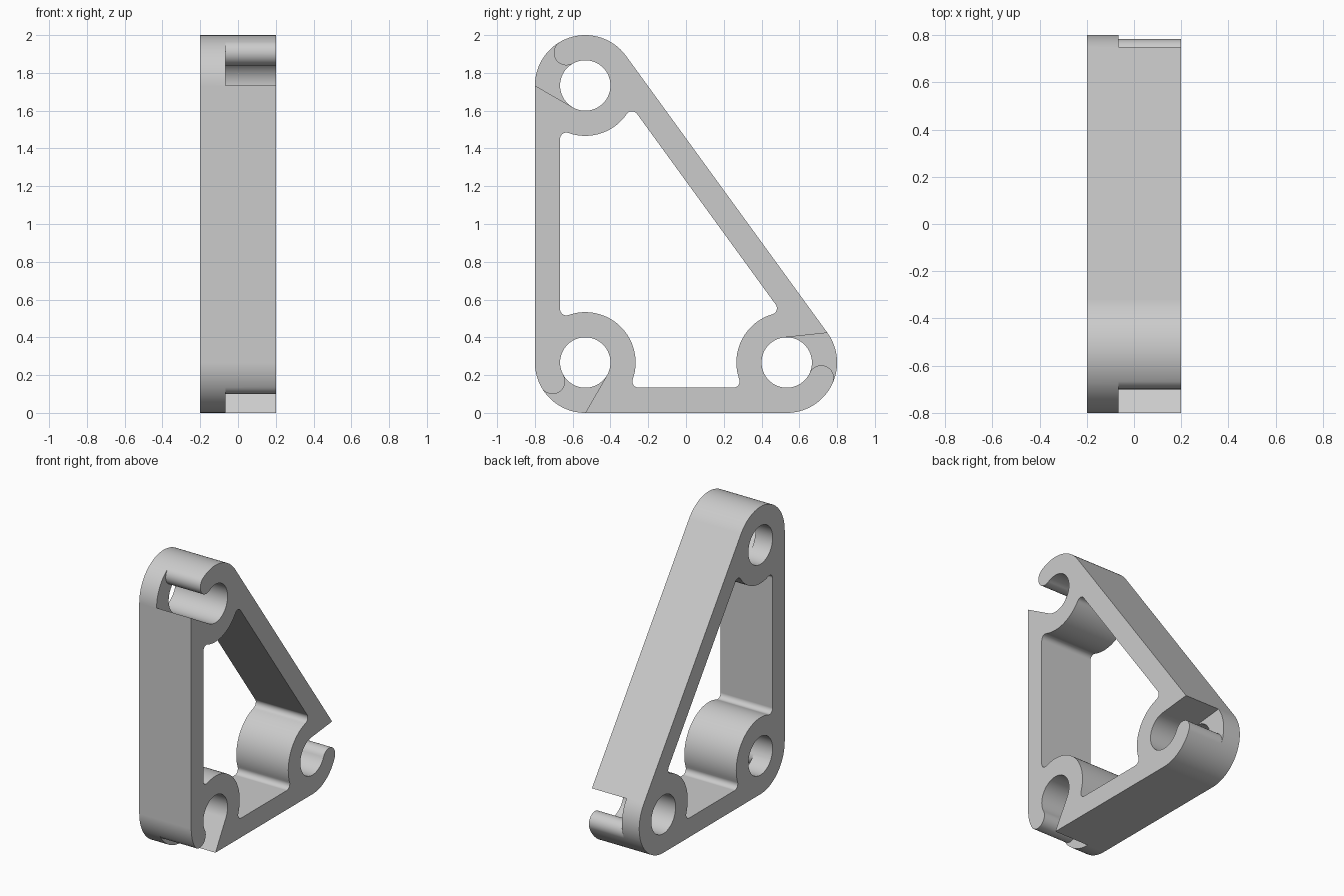
import bpy
import bmesh
from math import sqrt, radians
from mathutils import Vector, Matrix

cube = bpy.data.objects.get("Cube")
if cube:
    bpy.data.objects.remove(cube, do_unlink=True)

UNIT = 0.4 / 3            # wall thickness and hole radius
R, HOLE, FILLET = 2 * UNIT, UNIT, UNIT / 4
HALF = 0.2                # half of the frame depth
SLOT_FLOOR = -UNIT / 2    # slots leave a thin web behind them

# Corner centres in the (y, z) plane, counter-clockwise
corners = [Vector((-4 * UNIT, R)), Vector((4 * UNIT, R)), Vector((-4 * UNIT, 13 * UNIT))]
edges = [(corners[i], corners[(i + 1) % 3]) for i in range(3)]

grey = bpy.data.materials.new("light grey")
grey.use_nodes = True
grey.diffuse_color = (0.6, 0.6, 0.6, 1)
grey.node_tree.nodes["Principled BSDF"].inputs["Base Color"].default_value = (0.6, 0.6, 0.6, 1)


def turn(v, degrees):
    return Matrix.Rotation(radians(degrees), 2) @ v


def polar(radius, degrees):
    return turn(Vector((radius, 0)), degrees)


def arc(centre, start, end, steps):
    """Shortest arc from the point start to the point end."""
    a = start - centre
    sweep = -a.angle_signed(end - centre)
    return [centre + Matrix.Rotation(sweep * i / steps, 2) @ a for i in range(steps + 1)]


def prism(name, outline, x0, x1):
    """Extrude a (y, z) outline along x."""
    bm = bmesh.new()
    face = bm.faces.new([bm.verts.new((x0, p.x, p.y)) for p in outline])
    top = bmesh.ops.extrude_face_region(bm, geom=[face])
    moved = [g for g in top["geom"] if isinstance(g, bmesh.types.BMVert)]
    bmesh.ops.translate(bm, verts=moved, vec=(x1 - x0, 0, 0))
    bmesh.ops.recalc_face_normals(bm, faces=bm.faces)
    mesh = bpy.data.meshes.new(name)
    bm.to_mesh(mesh)
    bm.free()
    mesh.materials.append(grey)
    ob = bpy.data.objects.new(name, mesh)
    bpy.context.collection.objects.link(ob)
    return ob


# Rounded outer triangle, and window outline with filleted corners
outer, window = [], []
for i, (p, q) in enumerate(edges):
    d_in = (p - edges[i - 1][0]).normalized()
    d_out = (q - p).normalized()
    n_in, n_out = turn(d_in, 90), turn(d_out, 90)
    outer += arc(p, p - n_in * R, p - n_out * R, 32)

    drop = UNIT - FILLET
    along = sqrt((R + FILLET) ** 2 - drop ** 2)
    f_in = p - d_in * along - n_in * drop
    f_out = p + d_out * along - n_out * drop
    hit_in = p + (f_in - p).normalized() * R
    hit_out = p + (f_out - p).normalized() * R
    window += arc(f_in, f_in - n_in * FILLET, hit_in, 8)
    # round boss bulging into the window, swept through its inner middle
    middle = p + ((hit_in - p).normalized() + (hit_out - p).normalized()).normalized() * R
    if (middle - p).dot(n_in + n_out) < 0:
        middle = 2 * p - middle
    window += arc(p, hit_in, middle, 16)[1:] + arc(p, middle, hit_out, 16)[1:]
    window += arc(f_out, hit_out, f_out - n_out * FILLET, 8)[1:]

frame = prism("triangular_frame", outer, -HALF, HALF)
cutters = [prism("window_cutter", window, -1, 1)]

# Round holes, each with a snap-in slot opening toward the next wall
hyp = edges[1][1] - edges[1][0]
hyp_angle = -Vector((1, 0)).angle_signed(turn(hyp, -90)) * 180 / 3.14159265
for c, mouth in zip(corners, (270, hyp_angle, 180)):
    hole = [c + polar(HOLE, mouth + i * 5) for i in range(72)]
    cutters.append(prism("hole_cutter", hole, -1, 1))

    # rounded lip tip on one side, straight tangent wall on the other
    tip = c + polar(1.5 * UNIT, mouth - 60)
    lip = [tip + polar(UNIT / 2, mouth + 120 - i * 10) for i in range(19)]
    wall = c + polar(HOLE, mouth + 60)
    rim = c + polar(R, mouth)
    slot = lip + [c + polar(R * 1.5, mouth - 50), c + polar(R * 1.8, mouth - 20),
                  wall + (rim - wall) * 1.4, wall, c]
    cutters.append(prism("slot_cutter", slot, SLOT_FLOOR, 1))

bpy.ops.object.select_all(action='DESELECT')
bpy.context.view_layer.objects.active = frame
frame.select_set(True)
for cutter in cutters:
    cutter.hide_render = True
    cut = frame.modifiers.new("cut", 'BOOLEAN')
    cut.operation = 'DIFFERENCE'
    cut.solver = 'EXACT'
    cut.object = cutter
    bpy.ops.object.modifier_apply(modifier=cut.name)
    bpy.data.objects.remove(cutter, do_unlink=True)

# Smooth curved walls, keeping flat faces flat
bpy.ops.object.shade_smooth_by_angle(angle=radians(30))
weighted = frame.modifiers.new("flat_walls", 'WEIGHTED_NORMAL')
weighted.keep_sharp = True
